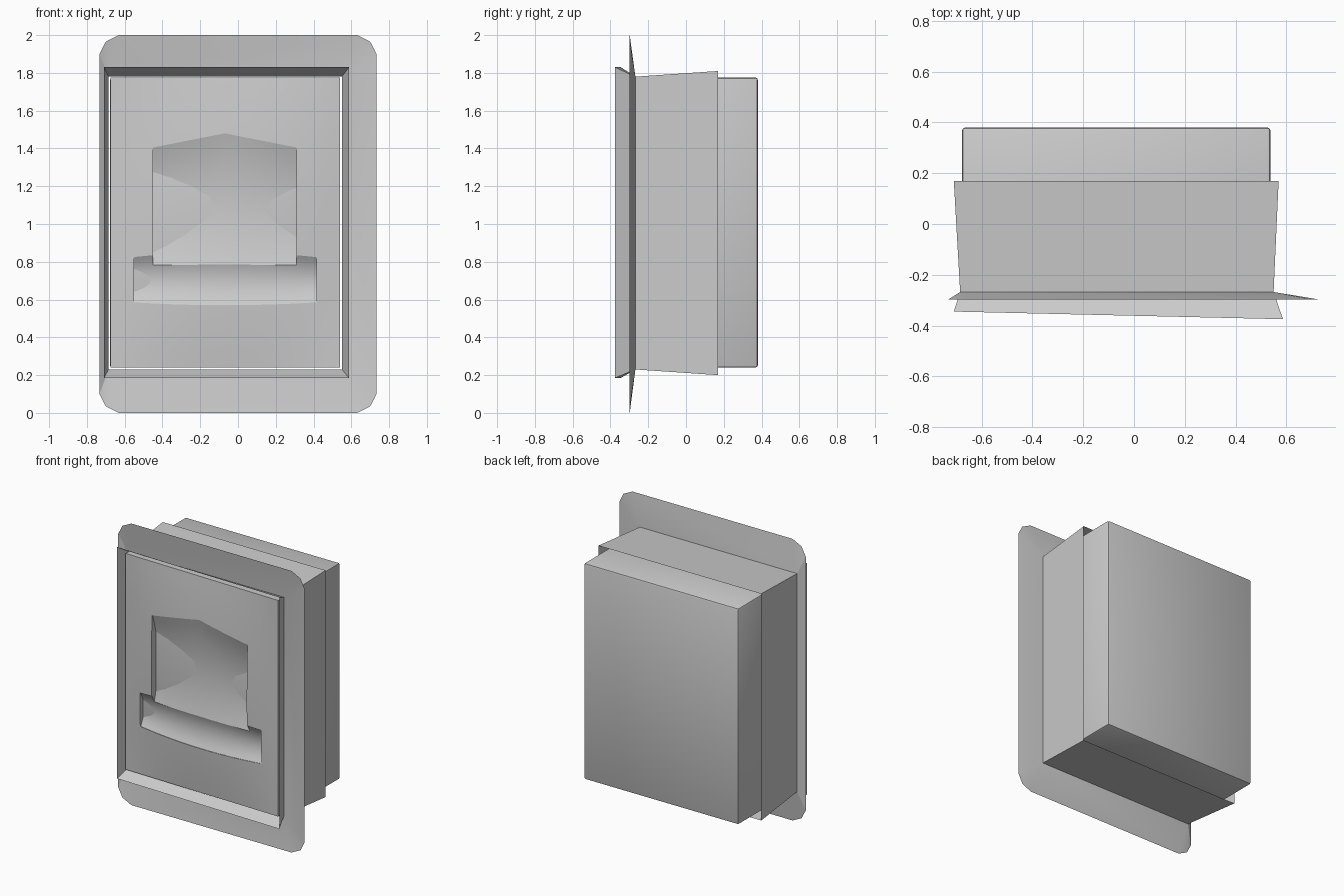
import bpy, bmesh
from mathutils import Vector

if "Cube" in bpy.data.objects:
    bpy.data.objects.remove(bpy.data.objects["Cube"])

grey = bpy.data.materials.new("plain_grey")
grey.diffuse_color = (0.6, 0.6, 0.6, 1)
grey.use_nodes = True
grey.node_tree.nodes["Principled BSDF"].inputs["Base Color"].default_value = grey.diffuse_color


def finish(name, bm, angle=0.6):
    me = bpy.data.meshes.new(name)
    bm.to_mesh(me)
    bm.free()
    ob = bpy.data.objects.new(name, me)
    bpy.context.collection.objects.link(ob)
    me.materials.append(grey)
    bpy.ops.object.select_all(action='DESELECT')
    ob.select_set(True)
    bpy.context.view_layer.objects.active = ob
    bpy.ops.object.shade_smooth_by_angle(angle=angle)
    return ob


def loft(name, rings):
    """Open sheet joining closed rings that have equal point counts."""
    bm = bmesh.new()
    loops = [[bm.verts.new(p) for p in r] for r in rings]
    n = len(rings[0])
    for a, b in zip(loops, loops[1:]):
        for i in range(n):
            j = (i + 1) % n
            bm.faces.new((a[i], a[j], b[j], b[i]))
    bmesh.ops.remove_doubles(bm, verts=bm.verts, dist=1e-5)
    return finish(name, bm, 0.3)


def rect(x0, x1, z0, z1, yl, yr):
    return [(x0, yl, z0), (x1, yr, z0), (x1, yr, z1), (x0, yl, z1)]


def slab(name, x0, x1, zb, zt, y, flat, nx=12, nz=12):
    """Curved grid y(x, z, t), extruded to a flat cap."""
    bm = bmesh.new()
    rows = []
    for i in range(nx + 1):
        x = x0 + (x1 - x0) * i / nx
        a, b = zb(x), zt(x)
        rows.append([bm.verts.new((x, y(x, a + (b - a) * k / nz, k / nz), a + (b - a) * k / nz))
                     for k in range(nz + 1)])
    for p, q in zip(rows, rows[1:]):
        for k in range(nz):
            bm.faces.new((p[k], q[k], q[k + 1], p[k + 1]))
    ext = bmesh.ops.extrude_face_region(bm, geom=bm.faces[:], use_keep_orig=True)
    for v in ext["geom"]:
        if isinstance(v, bmesh.types.BMVert):
            v.co.y = flat
    bmesh.ops.recalc_face_normals(bm, faces=bm.faces)
    return finish(name, bm)


# Flange with chamfered corners, dished towards its opening
outer, inner = [], []
for sx, sz in ((-1, -1), (1, -1), (1, 1), (-1, 1)):
    pts = [(0.733, 0.9), (0.70, 0.965), (0.63, 1.0)]
    if sx * sz < 0:
        pts.reverse()
    for px, pz in pts:
        outer.append((sx * px, -0.298, 1 + sz * pz))
        inner.append((0.55 if sx > 0 else -0.685, -0.268, 1.78 if sz > 0 else 0.23))
loft("flange", [outer, inner])

# Flared lip in front of the flange, and skirt behind it
throat = rect(-0.685, 0.55, 0.23, 1.78, -0.268, -0.268)
loft("front_lip", [rect(-0.71, 0.587, 0.185, 1.83, -0.345, -0.375), throat])
loft("skirt", [throat, rect(-0.71, 0.57, 0.2, 1.81, 0.17, 0.17)])

# Rear case with slightly rounded edges
bm = bmesh.new()
bmesh.ops.create_cube(bm, size=1)
for v in bm.verts:
    v.co = Vector((-0.07 + v.co.x * 1.215, 0.05 + v.co.y * 0.66, 1.0075 + v.co.z * 1.535))
bmesh.ops.bevel(bm, geom=bm.edges[:], offset=0.012, segments=2, profile=0.5, affect='EDGES')
finish("rear_case", bm)


# Bulging front panel
def bulge(x, z, t=0):
    u, v = (x + 0.07) / 0.61, (z - 1.0075) / 0.77
    return -0.308 - 0.02 * (x + 0.07) - 0.048 * (1 - u * u) * (1 - v * v)


panel = slab("front_panel", -0.675, 0.54, lambda x: 0.24, lambda x: 1.775, bulge, -0.25, 20, 24)

# Two concave recesses cut into the panel
bow = lambda x, w: 1 - ((x + 0.07) / w) ** 2
upper = slab("upper_recess_cutter", -0.45, 0.31,
             lambda x: 0.71 - 0.015 * bow(x, 0.38),
             lambda x: 1.48 - 0.075 * abs(x + 0.07) / 0.38,
             lambda x, z, t: bulge(x, z) + 0.004 + 0.28 * t * (1 - t), -0.6)
tray = slab("tray_recess_cutter", -0.55, 0.415,
            lambda x: 0.585 - 0.015 * bow(x, 0.482),
            lambda x: 0.825 + 0.025 * bow(x, 0.482),
            lambda x, z, t: bulge(x, z) + 0.004 + 0.16 * t * (1 - t), -0.62)
bpy.context.view_layer.objects.active = panel
for cutter in (upper, tray):
    m = panel.modifiers.new("cut", 'BOOLEAN')
    m.object = cutter
    m.operation = 'DIFFERENCE'
    m.solver = 'EXACT'
    bpy.ops.object.modifier_apply(modifier=m.name)
    bpy.data.objects.remove(cutter)
bpy.ops.object.select_all(action='DESELECT')
panel.select_set(True)
bpy.ops.object.shade_smooth_by_angle(angle=0.35)
